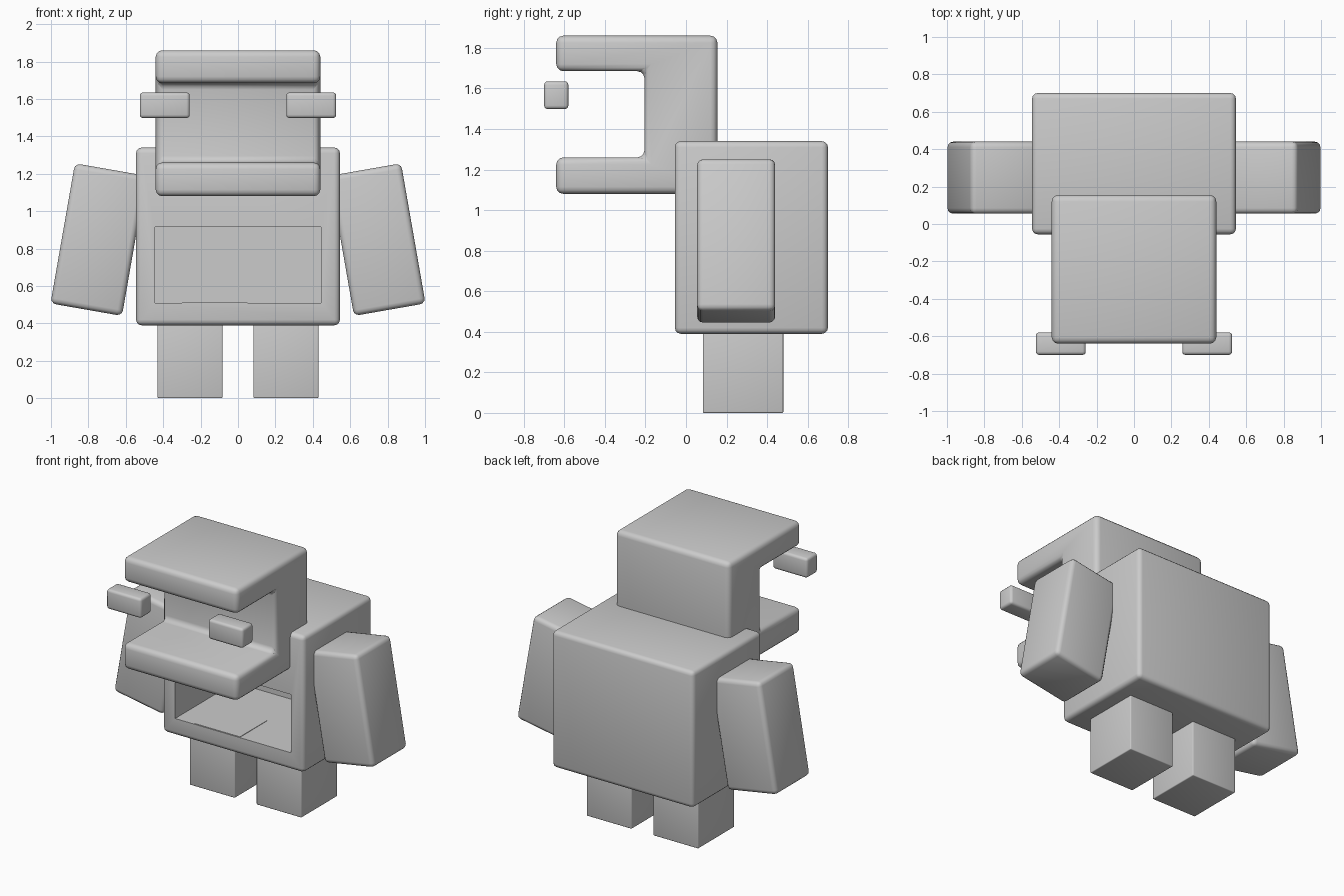
import bpy
import bmesh
from math import radians
from mathutils import Matrix, Vector

if "Cube" in bpy.data.objects:
    bpy.data.objects.remove(bpy.data.objects["Cube"], do_unlink=True)

GREY = (0.6, 0.6, 0.6, 1)
grey = bpy.data.materials.new("plain grey")
grey.use_nodes = True
grey.diffuse_color = GREY
grey.node_tree.nodes["Principled BSDF"].inputs["Base Color"].default_value = GREY


def finish(name, bm):
    """Turn a bmesh into a smooth-shaded object with sharp edges kept."""
    bmesh.ops.recalc_face_normals(bm, faces=bm.faces)
    mesh = bpy.data.meshes.new(name)
    bm.to_mesh(mesh)
    bm.free()
    mesh.materials.append(grey)
    obj = bpy.data.objects.new(name, mesh)
    bpy.context.collection.objects.link(obj)
    bpy.ops.object.select_all(action="DESELECT")
    obj.select_set(True)
    bpy.context.view_layer.objects.active = obj
    bpy.ops.object.shade_smooth_by_angle(angle=radians(35))
    return obj


def round_edges(bm, edges, radius):
    bmesh.ops.bevel(bm, geom=edges, offset=radius, segments=3,
                    profile=0.5, affect="EDGES", clamp_overlap=True)


def box(name, low, high, radius=0.0, tilt=0.0):
    """Box between two corners, edges rounded, tilted about its own y axis."""
    low, high = Vector(low), Vector(high)
    bm = bmesh.new()
    bmesh.ops.create_cube(bm, size=1)
    bmesh.ops.scale(bm, vec=high - low, verts=bm.verts)
    if radius:
        round_edges(bm, bm.edges[:], radius)
    place = Matrix.Translation((low + high) / 2) @ Matrix.Rotation(radians(tilt), 4, "Y")
    bmesh.ops.transform(bm, matrix=place, verts=bm.verts)
    return finish(name, bm)


# Body: rounded block hollowed out through the belly opening
body = box("body", (-0.545, -0.055, 0.39), (0.545, 0.70, 1.34), 0.03)
cutter = box("belly_cutter", (-0.445, -0.2, 0.51), (0.445, 0.60, 0.915))
cutter.hide_render = True
hollow = body.modifiers.new("belly opening", "BOOLEAN")
hollow.operation = "DIFFERENCE"
hollow.solver = "EXACT"
hollow.object = cutter
bpy.context.view_layer.objects.active = body
bpy.ops.object.modifier_apply(modifier=hollow.name)
bpy.data.objects.remove(cutter, do_unlink=True)

# Thin panel lying on the belly floor
box("belly_floor_panel", (-0.30, -0.05, 0.508), (0.05, 0.25, 0.513))

# Head: C-shaped side profile with an open mouth, extruded across
profile = [(-0.64, 1.08), (0.155, 1.08), (0.155, 1.86), (-0.64, 1.86),
           (-0.64, 1.685), (-0.205, 1.685), (-0.205, 1.26), (-0.64, 1.26)]
bm = bmesh.new()
side = bm.faces.new([bm.verts.new((-0.44, y, z)) for y, z in profile])
grown = bmesh.ops.extrude_face_region(bm, geom=[side])
bmesh.ops.translate(bm, vec=(0.88, 0, 0),
                    verts=[g for g in grown["geom"] if isinstance(g, bmesh.types.BMVert)])
bmesh.ops.recalc_face_normals(bm, faces=bm.faces)
round_edges(bm, bm.edges[:], 0.035)
finish("head", bm)

# Paired parts
for label, s in (("left", 1), ("right", -1)):
    def pair(name, inner, outer, y, z, radius=0.0, tilt=0.0):
        xs = sorted((s * inner, s * outer))
        box(f"{label}_{name}", (xs[0], y[0], z[0]), (xs[1], y[1], z[1]), radius, s * tilt)

    pair("eye", 0.258, 0.525, (-0.70, -0.58), (1.498, 1.635), 0.018)
    pair("arm", 0.552, 0.94, (0.055, 0.44), (0.468, 1.228), 0.03, -9.9)
    pair("leg", 0.083, 0.43, (0.083, 0.48), (0.0, 0.45), 0.006)
